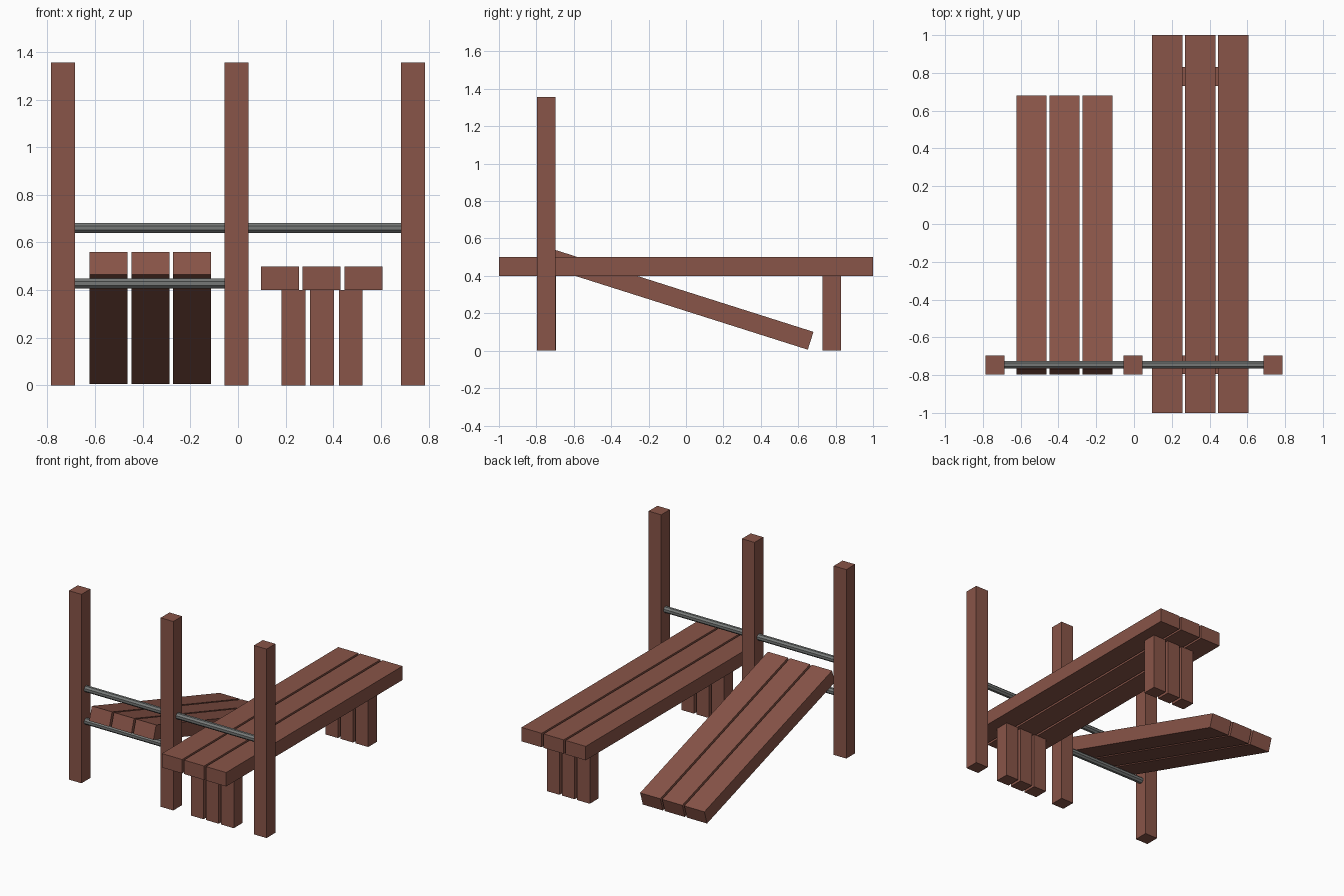
import bpy, math

if "Cube" in bpy.data.objects:
    bpy.data.objects.remove(bpy.data.objects["Cube"])

def material(name, color):
    m = bpy.data.materials.new(name)
    m.diffuse_color = color
    m.use_nodes = True
    m.node_tree.nodes["Principled BSDF"].inputs["Base Color"].default_value = m.diffuse_color
    return m

wood = material("red_brown_wood", (0.25, 0.09, 0.065, 1))
metal = material("grey_metal", (0.18, 0.19, 0.185, 1))

def beam(name, center, size, tilt=0):
    bpy.ops.mesh.primitive_cube_add(size=1, location=center, rotation=(tilt, 0, 0))
    o = bpy.context.object
    o.name = name
    o.scale = size
    o.data.materials.append(wood)

def rail(name, x0, x1, z):
    bpy.ops.mesh.primitive_cylinder_add(
        vertices=8, radius=0.0225, depth=x1 - x0,
        location=((x0 + x1) / 2, -0.745, z), rotation=(math.radians(22.5), 0, 0))
    o = bpy.context.object
    o.name = name
    # octagon with a flat side facing front, axis along x
    o.rotation_euler = (0, math.pi / 2, 0)
    for v in o.data.vertices:
        x, y, a = v.co.x, v.co.y, math.radians(22.5)
        v.co.x = x * math.cos(a) - y * math.sin(a)
        v.co.y = x * math.sin(a) + y * math.cos(a)
    o.data.materials.append(metal)

# Upright posts
for x in (-0.735, -0.006, 0.735):
    beam("post", (x, -0.747, 0.678), (0.1, 0.1, 1.356))

# Grab rails between the posts
rail("upper_rail_left", -0.69, -0.05, 0.66)
rail("upper_rail_right", 0.04, 0.69, 0.66)
rail("lower_rail", -0.69, -0.05, 0.427)

# Flat bench: three planks on two rows of legs
for x in (0.176, 0.351, 0.526):
    beam("bench_plank", (x, 0, 0.45), (0.16, 2, 0.1))
for y in (-0.745, 0.78):
    for x in (0.233, 0.353, 0.473):
        beam("bench_leg", (x, y, 0.2), (0.1, 0.1, 0.4))

# Sloping bench resting on the lower rail
for x in (-0.543, -0.368, -0.193):
    beam("sloping_plank", (x, -0.058, 0.283), (0.16, 1.52, 0.1), math.radians(-17.6))
